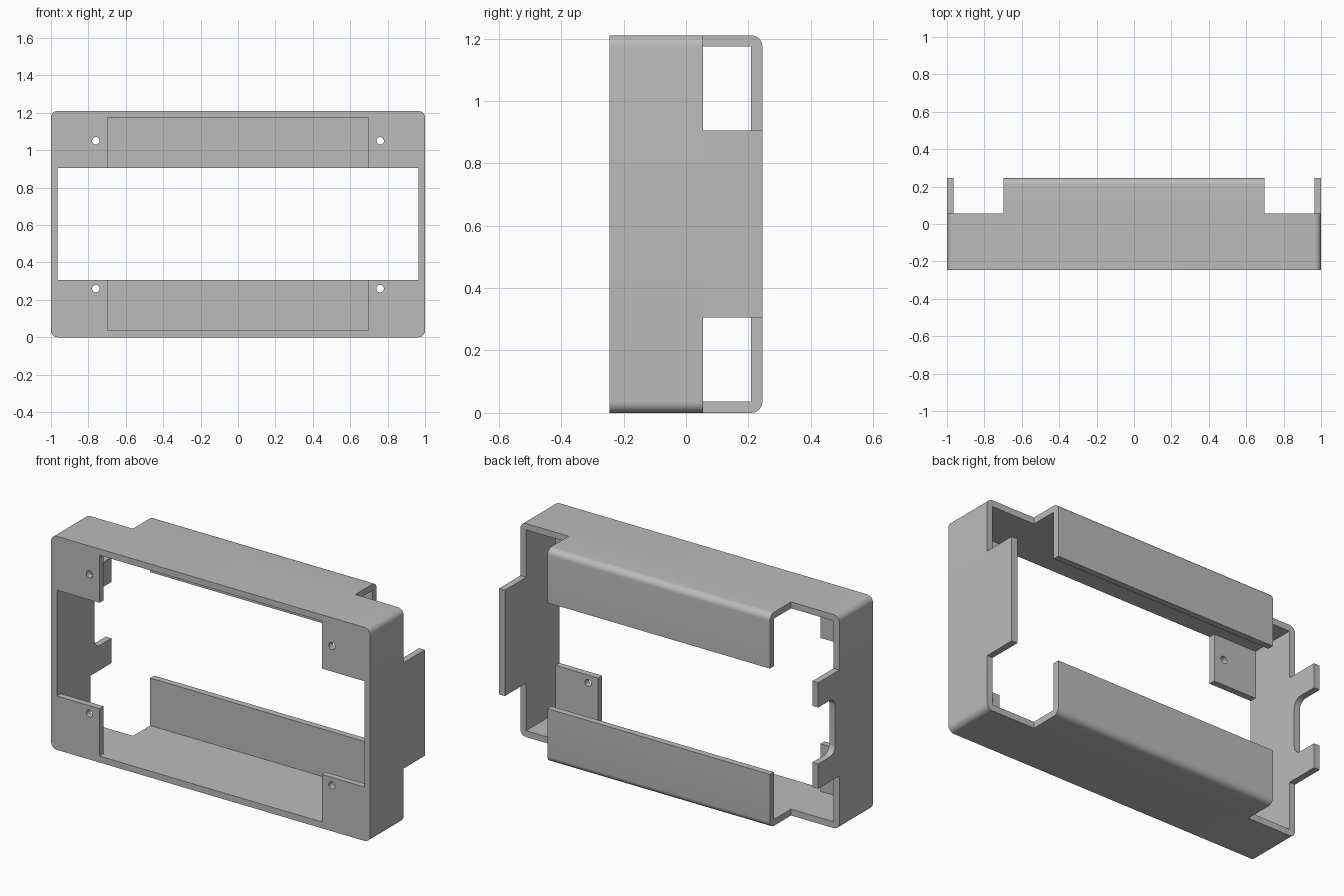
import bpy, bmesh, math
from mathutils import Matrix, Vector

cube = bpy.data.objects.get("Cube")
if cube:
    bpy.data.objects.remove(cube)

# Main dimensions
HX, H, T = 1.0, 1.21, 0.036            # half width, height, wall thickness
FRONT, MID, BACK = -0.245, 0.055, 0.245
LOW, HIGH = 0.305, 0.905               # opening between upper and lower parts
FLAP_X, R = 0.697, 0.036

grey = bpy.data.materials.new("Plain grey")
grey.use_nodes = True
grey.diffuse_color = (0.5, 0.5, 0.5, 1)
grey.node_tree.nodes["Principled BSDF"].inputs["Base Color"].default_value = (0.5, 0.5, 0.5, 1)

# Profile planes: local (x, y, z) -> world
XZ = Matrix(((1, 0, 0, 0), (0, 0, -1, 0), (0, 1, 0, 0), (0, 0, 0, 1)))
YZ = Matrix(((0, 0, 1, 0), (1, 0, 0, 0), (0, 1, 0, 0), (0, 0, 0, 1)))
parts = []


def rect(x0, x1, y0, y1):
    return [(x0, y0), (x1, y0), (x1, y1), (x0, y1)]


def circle(cx, cy, r, n=24):
    return [(cx + r * math.cos(2 * math.pi * i / n), cy + r * math.sin(2 * math.pi * i / n))
            for i in range(n)]


def rounded(points, corners, r, n=8):
    """Replace the listed right-angle corners with arcs."""
    out = []
    for i, p in enumerate(points):
        p = Vector(p)
        if i not in corners:
            out.append(tuple(p))
            continue
        a = (Vector(points[i - 1]) - p).normalized() * r
        b = (Vector(points[(i + 1) % len(points)]) - p).normalized() * r
        for k in range(n + 1):
            t = k / n * math.pi / 2
            out.append(tuple(p + a * (1 - math.sin(t)) + b * (1 - math.cos(t))))
    return out


def prism(name, loops, plane, start, end):
    """Extrude a profile (first loop outside, others holes) along a world axis."""
    curve = bpy.data.curves.new(name, 'CURVE')
    curve.dimensions, curve.fill_mode = '2D', 'BOTH'
    curve.extrude = (end - start) / 2
    for loop in loops:
        s = curve.splines.new('POLY')
        s.points.add(len(loop) - 1)
        for pt, (x, y) in zip(s.points, loop):
            pt.co = (x, y, 0, 1)
        s.use_cyclic_u = True
    temp = bpy.data.objects.new(name + "_profile", curve)
    bpy.context.collection.objects.link(temp)
    deps = bpy.context.evaluated_depsgraph_get()
    mesh = bpy.data.meshes.new_from_object(temp.evaluated_get(deps))
    bpy.data.objects.remove(temp)
    mid = (start + end) / 2
    shift = (0, mid, 0) if plane is XZ else (mid, 0, 0)
    mesh.transform(Matrix.Translation(shift) @ plane)
    bm = bmesh.new()
    bm.from_mesh(mesh)
    bmesh.ops.remove_doubles(bm, verts=bm.verts, dist=1e-5)
    bmesh.ops.recalc_face_normals(bm, faces=bm.faces)
    bm.to_mesh(mesh)
    bm.free()
    mesh.materials.clear()
    mesh.materials.append(grey)
    obj = bpy.data.objects.new(name, mesh)
    bpy.context.collection.objects.link(obj)
    parts.append(obj)


# Rectangular sleeve with rounded outer corners
prism("sleeve", [rounded(rect(-HX, HX, 0, H), range(4), R),
                 rect(-HX + T, HX - T, T, H - T)], XZ, FRONT, MID)

# Four drilled corner plates on the front
for side, sx in (("left", 1), ("right", -1)):
    for level, z0, z1, hz in (("lower", T, LOW, 0.26), ("upper", HIGH, H - T, 1.05)):
        x0, x1 = sorted((sx * FLAP_X, sx * (HX - T)))
        prism(f"{side}_{level}_screw_plate",
              [rect(x0, x1, z0, z1), circle(sx * 0.76, hz, 0.02)], XZ, FRONT, FRONT + T)

# Folded flaps at top and bottom of the back
for level, base, sign, tip in (("lower", 0, 1, LOW), ("upper", H, -1, HIGH)):
    inner = base + sign * T
    fold = [(MID, base), (BACK, base), (BACK, tip), (BACK - T, tip), (BACK - T, inner), (MID, inner)]
    prism(f"{level}_back_flap", [rounded(fold, [1], R)], YZ, -FLAP_X, FLAP_X)

# Side tabs: a plain one, and one with a rounded notch
prism("left_side_tab", [rect(MID, BACK, LOW, HIGH)], YZ, HX - T, HX)
N0, N1, ND = LOW + 0.14, HIGH - 0.14, 0.092
notched = [(MID, LOW), (BACK, LOW), (BACK, N0), (ND, N0), (ND, N1), (BACK, N1), (BACK, HIGH), (MID, HIGH)]
prism("right_notched_tab", [rounded(notched, [3, 4], 0.05)], YZ, -HX, -HX + T)

# Smooth the rounded corners, keep the edges sharp
bpy.ops.object.select_all(action='DESELECT')
for obj in parts:
    obj.select_set(True)
bpy.context.view_layer.objects.active = parts[0]
bpy.ops.object.shade_smooth_by_angle(angle=math.radians(30))
